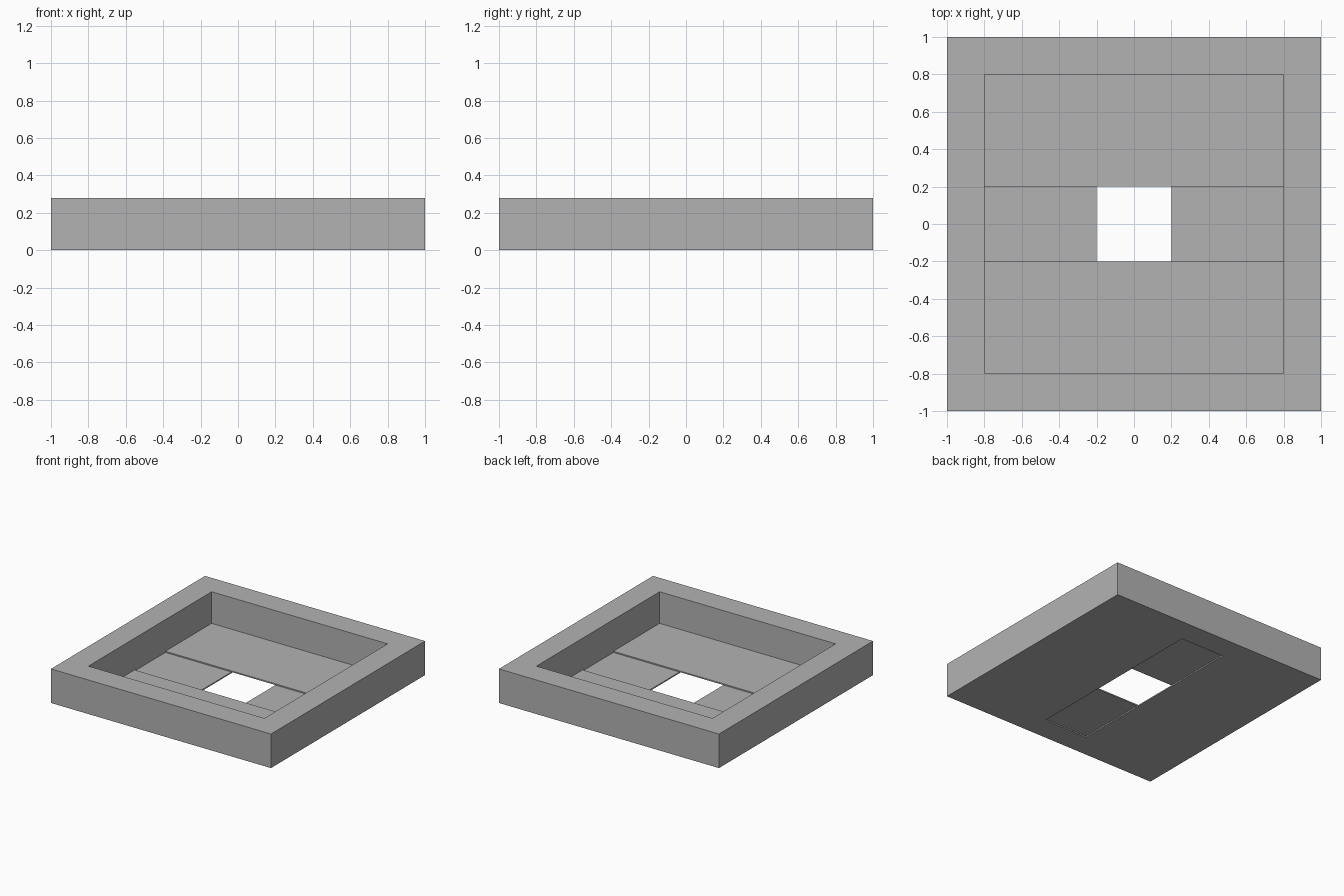
import bpy

default = bpy.data.objects.get("Cube")
if default:
    bpy.data.objects.remove(default, do_unlink=True)

HEIGHT, FLOOR, SLOT_TOP = 0.28, 0.02, 0.01
INNER, SLOT = 1.6, 0.4

grey = bpy.data.materials.new("plain grey")
grey.use_nodes = True
colour = (0.45, 0.45, 0.45, 1)
grey.diffuse_color = colour
grey.node_tree.nodes["Principled BSDF"].inputs["Base Color"].default_value = colour


def box(name, width, depth, bottom, top):
    """Centred box between two heights."""
    bpy.ops.mesh.primitive_cube_add(size=1, location=(0, 0, (bottom + top) / 2))
    obj = bpy.context.object
    obj.name = name
    obj.scale = (width, depth, top - bottom)
    bpy.ops.object.transform_apply(location=True, rotation=False, scale=True)
    obj.data.materials.append(grey)
    return obj


def carve(target, cutter):
    """Subtract the cutter, then discard it."""
    cutter.hide_render = True
    mod = target.modifiers.new("carve", 'BOOLEAN')
    mod.operation = 'DIFFERENCE'
    mod.solver = 'EXACT'
    mod.object = cutter
    bpy.context.view_layer.objects.active = target
    bpy.ops.object.modifier_apply(modifier=mod.name)
    bpy.data.objects.remove(cutter, do_unlink=True)


# Square tray with a deep open recess
tray = box("tray", 2, 2, 0, HEIGHT)
carve(tray, box("recess_cutter", INNER, INNER, FLOOR, 1))

# Square opening through the thin floor
carve(tray, box("opening_cutter", SLOT, SLOT, -1, 0.1))

# Shallow crossing slots: left to right on top, front to back underneath
carve(tray, box("upper_slot_cutter", INNER, SLOT, SLOT_TOP, 0.1))
carve(tray, box("lower_slot_cutter", SLOT, INNER, -1, SLOT_TOP))
